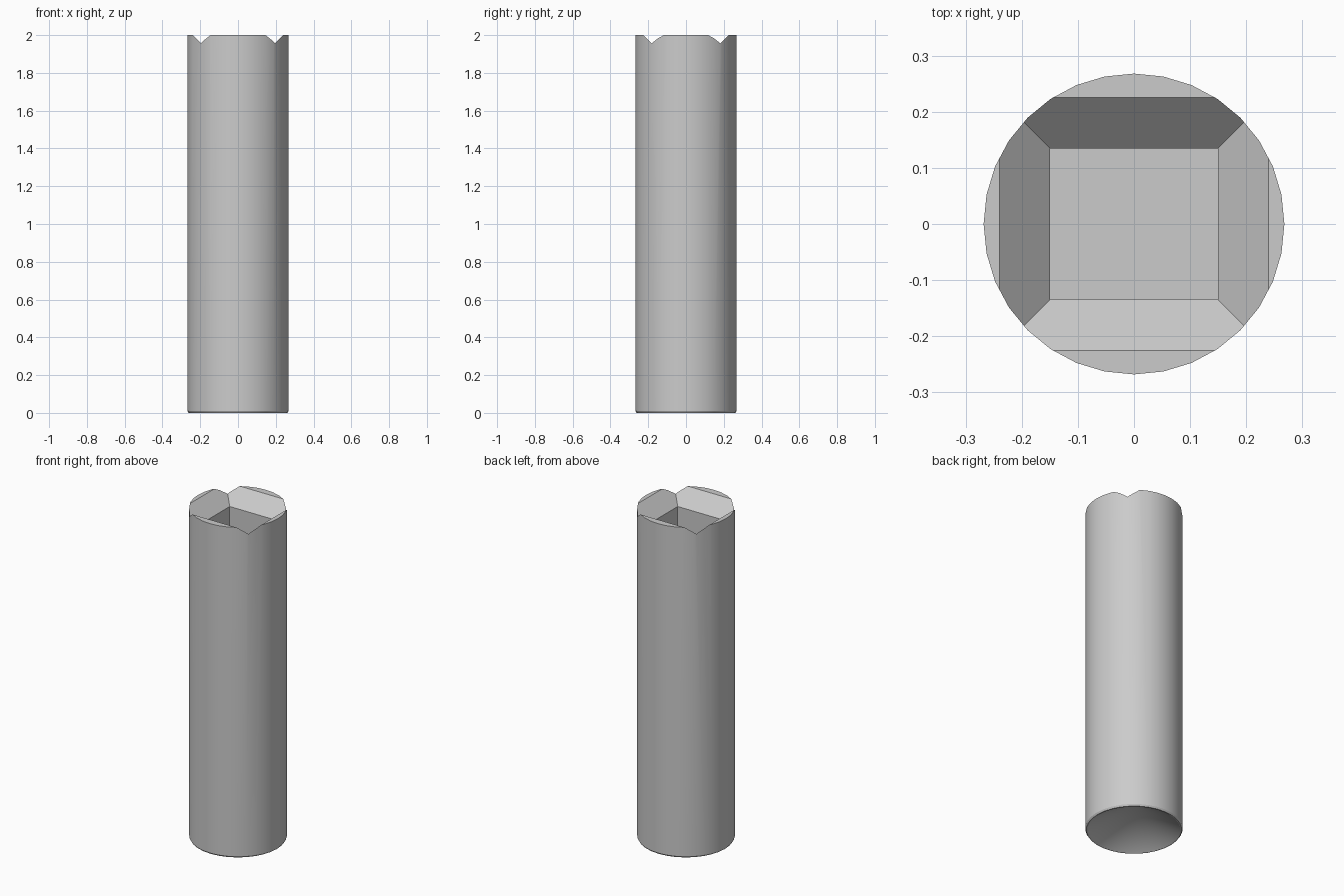
import bpy, bmesh, math

if "Cube" in bpy.data.objects:
    bpy.data.objects.remove(bpy.data.objects["Cube"], do_unlink=True)

SIDES = 32
RADIUS = 0.268
HEIGHT = 2.0

grey = bpy.data.materials.new("plain grey")
grey.use_nodes = True
grey.diffuse_color = (0.6, 0.6, 0.6, 1)
grey.node_tree.nodes["Principled BSDF"].inputs["Base Color"].default_value = (0.6, 0.6, 0.6, 1)


def loft(name, rings, start_tip=None):
    """Skin a stack of closed rings; the ends are capped or drawn to a tip."""
    bm = bmesh.new()
    loops = [[bm.verts.new(p) for p in ring] for ring in rings]
    count = len(loops[0])
    for low, high in zip(loops, loops[1:]):
        for i in range(count):
            j = (i + 1) % count
            bm.faces.new((low[i], low[j], high[j], high[i]))
    bm.faces.new(loops[-1])
    if start_tip:
        tip = bm.verts.new(start_tip)
        for i in range(count):
            bm.faces.new((loops[0][(i + 1) % count], loops[0][i], tip))
    else:
        bm.faces.new(loops[0][::-1])
    bmesh.ops.recalc_face_normals(bm, faces=bm.faces)
    mesh = bpy.data.meshes.new(name)
    bm.to_mesh(mesh)
    bm.free()
    mesh.materials.append(grey)
    obj = bpy.data.objects.new(name, mesh)
    bpy.context.collection.objects.link(obj)
    return obj


def circle(r, z):
    turn = math.tau / SIDES
    return [(r * math.cos(i * turn), r * math.sin(i * turn), z) for i in range(SIDES)]


def rectangle(grow, z):
    x, y = 0.15 + grow, 0.135 + grow
    return [(-x, -y, z), (x, -y, z), (x, y, z), (-x, y, z)]


# Round post with a small bottom bevel and a hollow conical underside
post = loft("post", [circle(RADIUS - 0.012, 0), circle(RADIUS - 0.006, 0),
                     circle(RADIUS, 0.01), circle(RADIUS, HEIGHT)],
            start_tip=(0, 0, 0.15))

# Rectangular socket with a sloping lead-in, cut into the top
rim = HEIGHT - 0.09
cutter = loft("socket_cutter", [rectangle(0, 1.6), rectangle(0, rim),
                                rectangle(0.15, rim + 0.15)])
cutter.hide_render = True

cut = post.modifiers.new("socket", "BOOLEAN")
cut.operation = "DIFFERENCE"
cut.solver = "EXACT"
cut.object = cutter

bpy.ops.object.select_all(action="DESELECT")
post.select_set(True)
bpy.context.view_layer.objects.active = post
bpy.ops.object.modifier_apply(modifier=cut.name)
bpy.data.objects.remove(cutter, do_unlink=True)

# Smooth barrel, crisp edges
bpy.ops.object.shade_smooth_by_angle(angle=math.radians(30))
